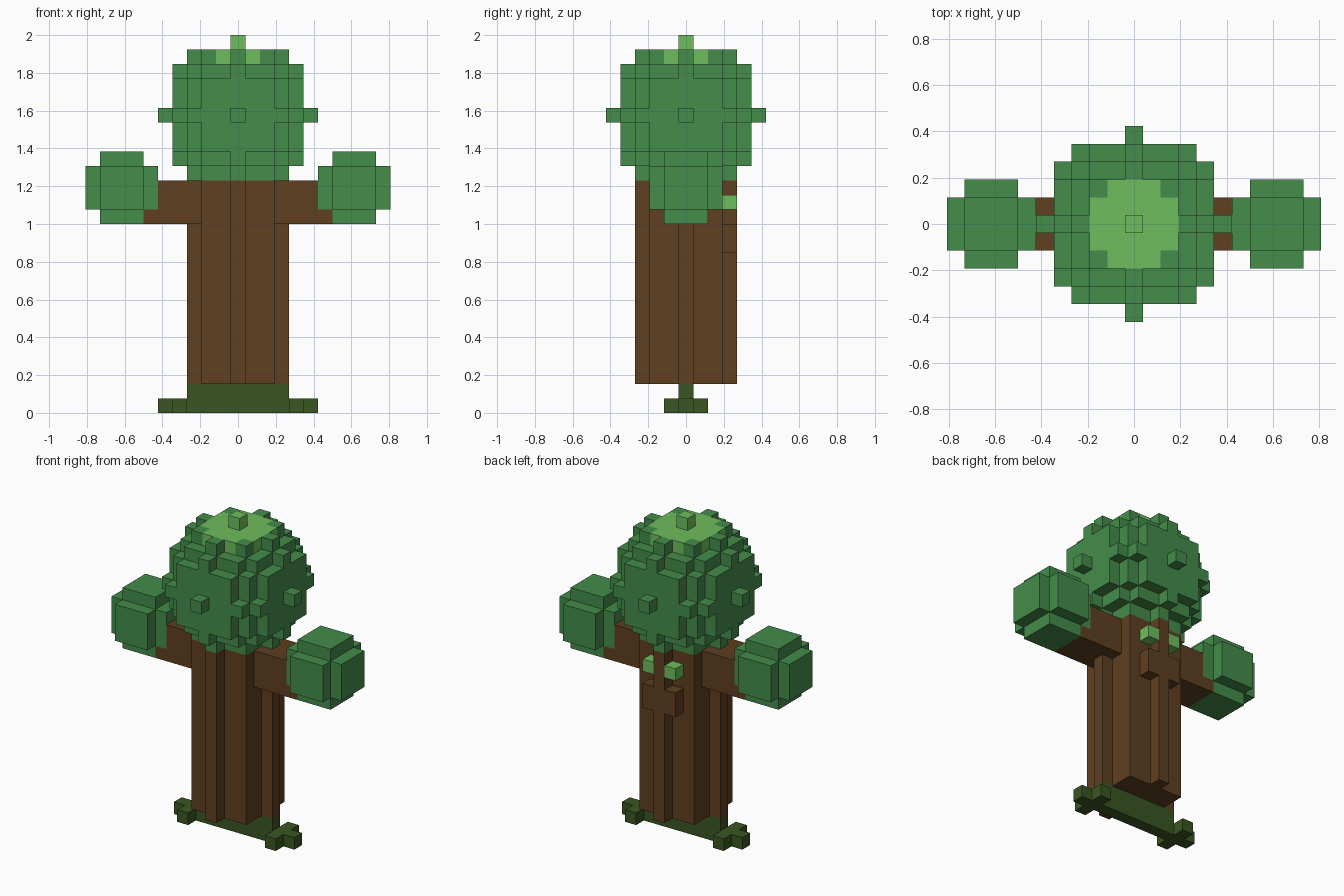
import bpy, bmesh, math
from mathutils import Vector

if "Cube" in bpy.data.objects:
    bpy.data.objects.remove(bpy.data.objects["Cube"], do_unlink=True)

V = 2 / 26  # edge length of one block


def material(name, rgb):
    m = bpy.data.materials.new(name)
    m.use_nodes = True
    m.diffuse_color = (*rgb, 1)
    m.node_tree.nodes["Principled BSDF"].inputs["Base Color"].default_value = (*rgb, 1)
    return m


leaf = material("leaf green", (0.058, 0.262, 0.070))
bright = material("bright green", (0.156, 0.515, 0.112))
bark = material("bark brown", (0.112, 0.050, 0.0144))
moss = material("dark moss", (0.042, 0.093, 0.016))


def box(x0, x1, y0, y1, z0, z1):
    """Block cells in an inclusive range."""
    return {(x, y, z) for x in range(x0, x1 + 1)
            for y in range(y0, y1 + 1) for z in range(z0, z1 + 1)}


def mirror_x(cells):
    return {(-x, y, z) for x, y, z in cells}


def ball(cz, r):
    return {(x, y, z) for x, y, z in box(-r, r, -r, r, cz - r, cz + r)
            if x * x + y * y + (z - cz) ** 2 <= r * r}


parts = []     # (name, cells, materials, rule)
taken = set()  # all cells filled so far


def part(name, cells, mats, rule=lambda c: 0):
    cells = cells - taken
    taken.update(cells)
    parts.append((name, cells, mats, rule))


# Roots: thin beam with a small cross at each end
root_end = box(4, 5, 0, 0, 0, 0) | box(4, 4, -1, 1, 0, 0)
part("root_base", box(-3, 3, 0, 0, 0, 1) | root_end | mirror_x(root_end), [moss])

# Trunk: square column with a ridge on each side
part("trunk", box(-2, 2, -2, 2, 2, 15) | box(-3, 3, 0, 0, 2, 15)
     | box(0, 0, -3, 3, 2, 15), [bark])

# Side leaf clusters: three crossing boxes around (8, 0, 15)
cluster = box(6, 10, -1, 1, 14, 16) | box(7, 9, -2, 2, 14, 16) | box(7, 9, -1, 1, 13, 17)
branch = box(3, 6, -1, 1, 13, 15)
for side, flip in (("left", lambda c: c), ("right", mirror_x)):
    part(side + "_leaf_cluster", flip(cluster), [leaf])
    part(side + "_branch", flip(branch), [bark])

# Twig and buds on the back of the trunk
part("back_twig", box(-1, 1, 3, 3, 11, 12), [bark])
part("back_buds", box(-1, -1, 3, 3, 14, 14) | box(1, 1, 3, 3, 14, 14), [bright])

# Round crown with a bright cap
part("crown", ball(20, 5), [leaf, bright],
     lambda c: int(c[2] >= 24 and c[0] ** 2 + c[1] ** 2 <= 5))


def build(name, cells, mats, rule):
    """Make the outer faces of the blocks, merged where flat."""
    bm = bmesh.new()
    verts = {}

    def vert(p):
        key = tuple(round(2 * a) for a in p)
        if key not in verts:
            verts[key] = bm.verts.new((p[0] * V, p[1] * V, (p[2] + 0.5) * V))
        return verts[key]

    for c in sorted(cells):
        for axis in range(3):
            for s in (-1, 1):
                n = list(c)
                n[axis] += s
                if tuple(n) in taken:
                    continue
                normal, u = Vector(), Vector()
                normal[axis] = s
                u[(axis + 1) % 3] = 1
                w = normal.cross(u)
                mid = Vector(c) + normal / 2
                f = bm.faces.new([vert(mid + (a * u + b * w) / 2) for a, b in
                                  ((-1, -1), (1, -1), (1, 1), (-1, 1))])
                f.material_index = rule(c)
    bm.normal_update()
    bmesh.ops.dissolve_limit(bm, angle_limit=math.radians(1), verts=bm.verts[:],
                             edges=bm.edges[:], delimit={'MATERIAL'})
    mesh = bpy.data.meshes.new(name)
    bm.to_mesh(mesh)
    bm.free()
    for m in mats:
        mesh.materials.append(m)
    bpy.context.collection.objects.link(bpy.data.objects.new(name, mesh))


for p in parts:
    build(*p)
